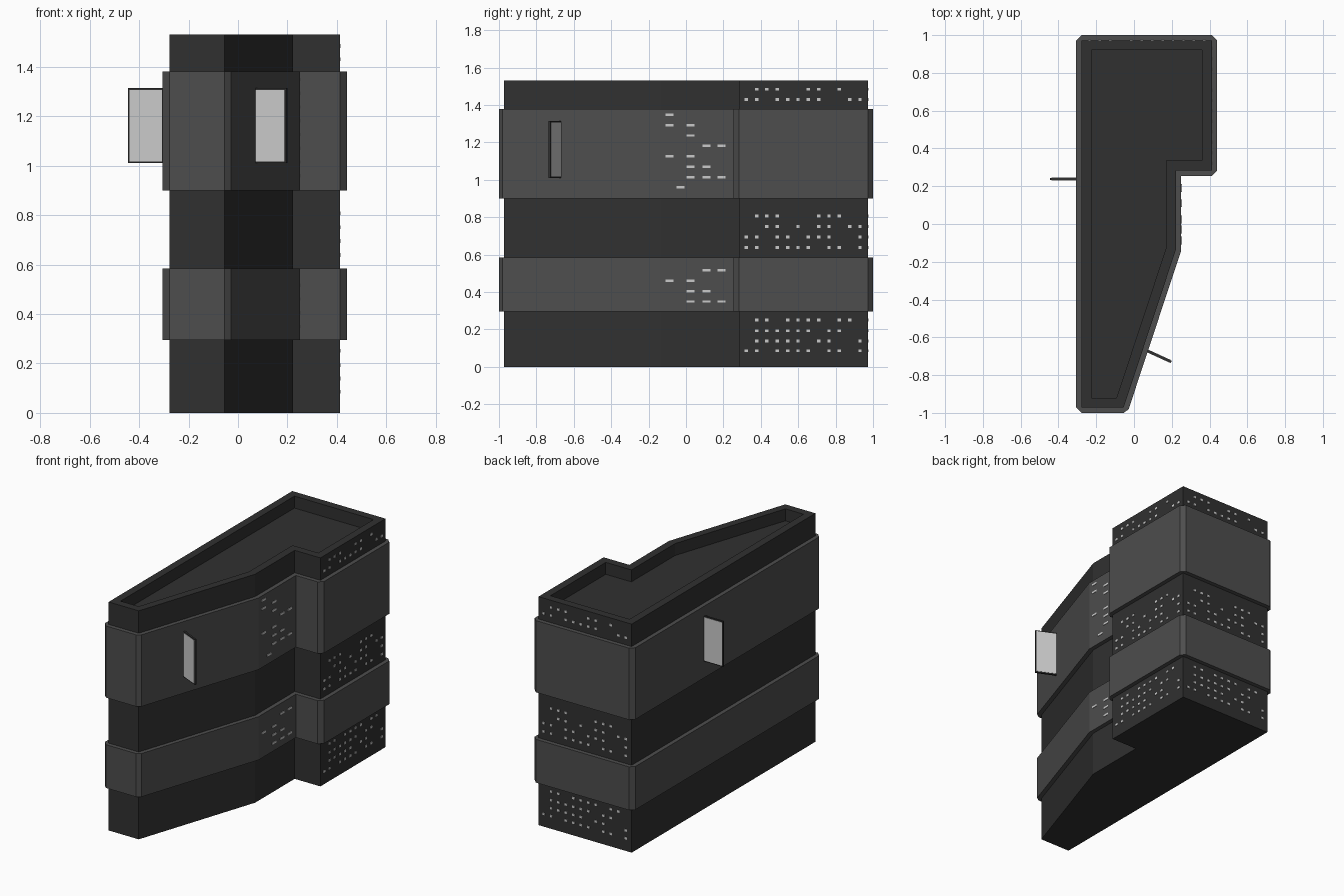
import bpy, bmesh
from mathutils import Vector, Matrix
from math import pi

if "Cube" in bpy.data.objects:
    bpy.data.objects.remove(bpy.data.objects["Cube"])


def material(name, v):
    m = bpy.data.materials.new(name)
    m.diffuse_color = (v, v, v, 1)
    m.use_nodes = True
    m.node_tree.nodes["Principled BSDF"].inputs["Base Color"].default_value = m.diffuse_color
    return m


DARK = material("dark_wall", 0.03)
BAND = material("band_grey", 0.075)
FRAME = material("frame_dark", 0.03)
LIGHT = material("light_panel", 0.8)

# Footprint of the core, counter-clockwise
PLAN = [Vector(p) for p in [(-0.278, -0.972), (-0.055, -0.972), (0.222, -0.135),
        (0.222, 0.283), (0.412, 0.283), (0.412, 0.972), (-0.278, 0.972)]]


def offset(pts, d, bevel=False):
    """Offset a loop outward; bevel cuts the outward corners."""
    out = []
    for i, p in enumerate(pts):
        a, b = p - pts[i - 1], pts[(i + 1) % len(pts)] - p
        n1 = Vector((a.y, -a.x)).normalized()
        n2 = Vector((b.y, -b.x)).normalized()
        if bevel and a.x * b.y - a.y * b.x > 0 and n1.dot(n2) < 0.9:
            out += [p + n1 * d, p + n2 * d]
        else:
            out.append(p + (n1 + n2) * d / (1 + n1.dot(n2)))
    return out


def finish(bm, name, mat):
    bmesh.ops.recalc_face_normals(bm, faces=bm.faces)
    me = bpy.data.meshes.new(name)
    bm.to_mesh(me)
    bm.free()
    me.materials.append(mat)
    ob = bpy.data.objects.new(name, me)
    bpy.context.collection.objects.link(ob)
    return ob


def loft(name, loops, mat):
    """Skin a stack of (outline, z) loops and cap both ends."""
    bm = bmesh.new()
    rings = [[bm.verts.new((p.x, p.y, z)) for p in pts] for pts, z in loops]
    for lo, hi in zip(rings, rings[1:]):
        for i in range(len(lo)):
            j = (i + 1) % len(lo)
            bm.faces.new((lo[i], lo[j], hi[j], hi[i]))
    bm.faces.new(rings[0][::-1])
    bm.faces.new(rings[-1])
    return finish(bm, name, mat)


def add_box(bm, c, s, rot=Matrix.Identity(4)):
    bmesh.ops.create_cube(bm, size=1, matrix=Matrix.Translation(c) @ rot
                          @ Matrix.Diagonal((*s, 1)))


# Core tower with sunken roof
inner = offset(PLAN, -0.052)
loft("core_tower", [(PLAN, 0), (PLAN, 1.53), (inner, 1.53), (inner, 1.45)], DARK)

# Projecting facade bands
outer = offset(PLAN, 0.028, True)
for name, z0, z1 in (("lower_band", 0.295, 0.585), ("upper_band", 0.9, 1.38)):
    loft(name, [(outer, z0), (outer, z1)], BAND)

# Small square windows, same pattern on the right and back faces of the wing
ROWS = [(1.484, ".###..##.#.."), (1.430, "##.#####..##"),
        (0.807, ".###...###.."), (0.751, "..##.#.##.##"),
        (0.695, "##.##.###..#"), (0.639, "##.####.##.#"),
        (0.251, ".##.####.##."), (0.193, ".######.##.."),
        (0.139, ".#####.##..#"), (0.086, "##.####.##.#")]
pivot = Vector((0.067, 0.6275, 0))
for name, angle in (("right_windows", 0), ("back_windows", pi / 2)):
    bm = bmesh.new()
    turn = Matrix.Rotation(angle, 4, 'Z')
    for z, row in ROWS:
        for i, ch in enumerate(row):
            if ch == "#":
                p = Vector((0.345, -0.3055 + 0.0553 * i, z))
                add_box(bm, pivot + turn @ p, (0.006, 0.018, 0.015), turn)
    finish(bm, name, LIGHT)

# Slot windows on the recessed part of the bands
COLS = (-0.088, -0.03, 0.024, 0.11, 0.19)
SLOTS = {"upper_slots": (1.348, ["0", "02", "2", "34", "02", "23", "234", "1"]),
         "lower_slots": (0.516, ["34", "02", "23", "234"])}
for name, (top, rows) in SLOTS.items():
    bm = bmesh.new()
    for i, row in enumerate(rows):
        for c in row:
            add_box(bm, (0.25, COLS[int(c)], top - 0.0555 * i), (0.006, 0.042, 0.013))
    finish(bm, name, LIGHT)

# Blade panels: thin dark frame with a light face on each side
for name, a, b in (("left_blade", (-0.300, 0.238), (-0.445, 0.238)),
                   ("right_blade", (0.065, -0.669), (0.198, -0.730))):
    a, b = Vector((*a, 1.162)), Vector((*b, 1.162))
    d = b - a
    rot = d.to_track_quat('X', 'Z').to_matrix().to_4x4()
    for part, size, mat in (("frame", (d.length, 0.012, 0.304), FRAME),
                            ("face", (d.length - 0.014, 0.016, 0.290), LIGHT)):
        bm = bmesh.new()
        add_box(bm, (a + b) / 2, size, rot)
        finish(bm, name + "_" + part, mat)
